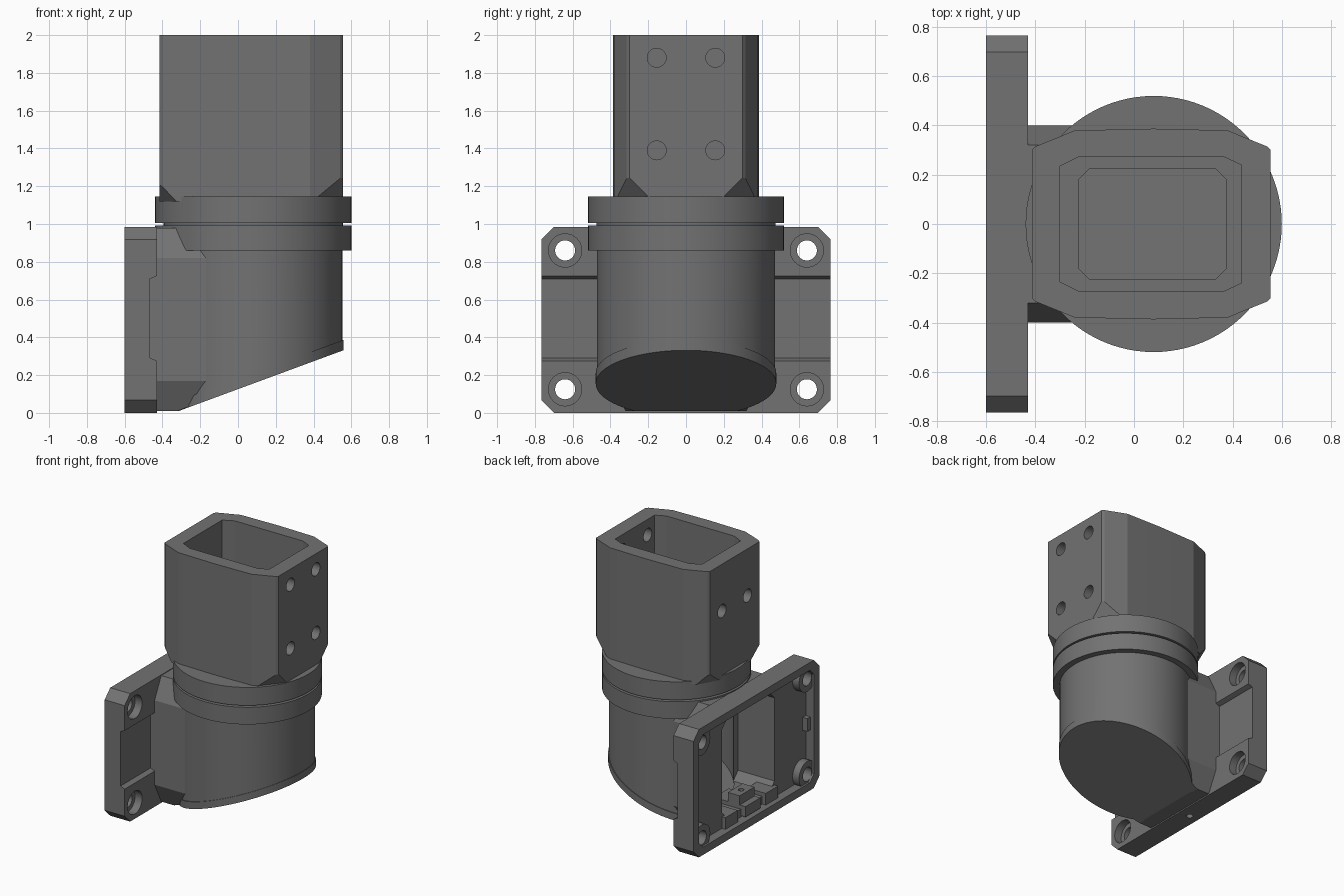
import bpy, bmesh, math
from mathutils import Vector

cube = bpy.data.objects.get("Cube")
if cube:
    bpy.data.objects.remove(cube, do_unlink=True)

grey = bpy.data.materials.new("dark grey")
grey.use_nodes = True
grey.diffuse_color = (0.17, 0.17, 0.17, 1)
grey.node_tree.nodes["Principled BSDF"].inputs["Base Color"].default_value = grey.diffuse_color

CX = 0.08                                   # axis of the round body
SLOPE_AT = Vector((-0.30, 0, 0.015))        # slanted underside
SLOPE_DOWN = Vector((0.346, 0, -0.938))


def prism(name, pts, axis, lo, hi):
    """Extrude a polygon along x (pts are y,z), y (x,z) or z (x,y)."""
    place = {"x": lambda p, t: (t, p[0], p[1]),
             "y": lambda p, t: (p[0], t, p[1]),
             "z": lambda p, t: (p[0], p[1], t)}[axis]
    bm = bmesh.new()
    a = [bm.verts.new(place(p, lo)) for p in pts]
    b = [bm.verts.new(place(p, hi)) for p in pts]
    bm.faces.new(a)
    bm.faces.new(b)
    for i in range(len(a)):
        j = (i + 1) % len(a)
        bm.faces.new((a[i], a[j], b[j], b[i]))
    bmesh.ops.recalc_face_normals(bm, faces=bm.faces)
    me = bpy.data.meshes.new(name)
    bm.to_mesh(me)
    bm.free()
    ob = bpy.data.objects.new(name, me)
    bpy.context.collection.objects.link(ob)
    me.materials.append(grey)
    return ob


def cyl(name, u, v, r, axis, lo, hi, n=96):
    ring = [(u + r * math.cos(math.tau * i / n), v + r * math.sin(math.tau * i / n)) for i in range(n)]
    return prism(name, ring, axis, lo, hi)


def rect(u0, u1, v0, v1, c=0.0):
    """Rectangle with optional corner chamfer."""
    if not c:
        return [(u0, v0), (u1, v0), (u1, v1), (u0, v1)]
    return [(u0 + c, v0), (u1 - c, v0), (u1, v0 + c), (u1, v1 - c),
            (u1 - c, v1), (u0 + c, v1), (u0, v1 - c), (u0, v0 + c)]


def mirrored(half):
    """Close an upper half outline by mirroring it in y."""
    return half + [(x, -y) for x, y in reversed(half)]


def slice_off(ob, co, no):
    """Remove everything on the side the normal points to, and cap it."""
    bm = bmesh.new()
    bm.from_mesh(ob.data)
    cut = bmesh.ops.bisect_plane(bm, geom=bm.verts[:] + bm.edges[:] + bm.faces[:],
                                 plane_co=co, plane_no=no, clear_outer=True)
    edges = [e for e in cut["geom_cut"] if isinstance(e, bmesh.types.BMEdge)]
    bmesh.ops.edgeloop_fill(bm, edges=edges)
    bmesh.ops.recalc_face_normals(bm, faces=bm.faces)
    bm.to_mesh(ob.data)
    bm.free()


def boolean(ob, others, op):
    for other in others:
        mod = ob.modifiers.new("bool", "BOOLEAN")
        mod.object, mod.operation, mod.solver = other, op, "EXACT"
        bpy.context.view_layer.objects.active = ob
        bpy.ops.object.modifier_apply(modifier=mod.name)
        bpy.data.objects.remove(other, do_unlink=True)


def finish(ob):
    bpy.ops.object.select_all(action="DESELECT")
    ob.select_set(True)
    bpy.context.view_layer.objects.active = ob
    bpy.ops.object.shade_smooth_by_angle(angle=math.radians(15))


# Mounting plate: chamfered slab, stepped front band, recessed back, screw bosses
plate = prism("mount", rect(-0.765, 0.765, 0, 0.985, 0.067), "x", -0.60, -0.43)
band = [(-0.465, 0.29), (-0.465, 0.71), (-0.44, 0.72), (-0.40, 0.74), (-0.40, 0.26), (-0.44, 0.28)]
boolean(plate, [prism("band", band, "y", -1, 1),
                prism("recess", rect(-0.70, 0.70, 0.06, 0.925, 0.05), "x", -0.7, -0.53)], "DIFFERENCE")
screws = [(y, z) for y in (-0.64, 0.64) for z in (0.125, 0.86)]
boolean(plate, [cyl("boss", y, z, 0.10, "x", -0.585, -0.50, 32) for y, z in screws], "UNION")
side_bosses = [prism("side_boss", rect(min(y, y * 0.92), max(y, y * 0.92), 0.44, 0.54), "x", -0.57, -0.50)
               for y in (-0.72, 0.72)]
boolean(plate, side_bosses, "UNION")

# Round body with slanted bottom
body = cyl("housing", CX, 0, 0.472, "z", -0.4, 0.90)
slice_off(body, SLOPE_AT, SLOPE_DOWN)
slice_off(body, (0, 0, 0.01), (0, 0, -1))

# Neck between plate and body
neck = prism("neck", [(-0.32, 0.01), (0.32, 0.01), (0.40, 0.17), (0.40, 0.82),
                      (0.32, 0.98), (-0.32, 0.98), (-0.40, 0.82), (-0.40, 0.17)], "x", -0.50, -0.1)
slice_off(neck, SLOPE_AT + Vector((0, 0, 0.003)), SLOPE_DOWN)

# Join, with collar and the thin joint ring
boolean(body, [neck, plate,
               cyl("collar", CX, 0, 0.52, "z", 0.86, 0.992),
               cyl("joint", CX, 0, 0.475, "z", 0.95, 1.02)], "UNION")

# Hollow inside, cable opening, screw holes
hollow = cyl("hollow", CX, 0, 0.40, "z", -0.4, 0.93)
slice_off(hollow, SLOPE_AT + Vector((0, 0, 0.07)), SLOPE_DOWN)
throat = rect(-0.225, 0.375, -0.225, 0.225, 0.045)
cutters = [hollow,
           prism("opening", rect(-0.32, 0.32, 0.12, 0.88, 0.06), "x", -0.7, -0.22),
           prism("throat", throat, "z", 0.8, 1.1),
           cyl("drain", -0.52, 0, 0.025, "z", -0.1, 0.09, 24)]
for y, z in screws:
    cutters += [cyl("hole", y, z, 0.053, "x", -0.8, -0.3, 32),
                cyl("counterbore", y, z, 0.088, "x", -0.49, -0.3, 32)]
boolean(body, cutters, "DIFFERENCE")
finish(body)

# Thin cover closing the slanted bottom
cover = cyl("bottom_cover", CX, 0, 0.478, "z", -0.4, 0.8)
slice_off(cover, SLOPE_AT, SLOPE_DOWN)
slice_off(cover, SLOPE_AT + Vector((0, 0, 0.055)), -SLOPE_DOWN)
slice_off(cover, (0, 0, 0.01), (0, 0, -1))
finish(cover)

# Stepped cable support inside the opening
support = prism("cable_support", [(-0.57, 0.07), (-0.30, 0.07), (-0.30, 0.15), (-0.42, 0.15),
                                  (-0.42, 0.22), (-0.52, 0.22), (-0.52, 0.15), (-0.57, 0.15)],
                "y", -0.09, 0.09)
boolean(support, [cyl("pin_hole", -0.47, 0, 0.02, "z", 0.15, 0.3, 24)], "DIFFERENCE")
finish(support)
for s in (-1, 1):
    finish(prism("support_rib", rect(min(s * 0.17, s * 0.32), max(s * 0.17, s * 0.32), 0.06, 0.15), "x", -0.56, -0.40))

# Square socket tower with clipped lower corners
tower = prism("tower", mirrored([(-0.415, 0.30), (-0.40, 0.315), (-0.24, 0.38), (0.08, 0.387),
                                 (0.38, 0.38), (0.54, 0.315), (0.555, 0.30)]), "z", 1.12, 2.0)
corners = [((0.555, 0.20, 1.145), (0.42, 0.367, 1.145), (0.555, 0.305, 1.25)),
           ((-0.415, 0.22, 1.145), (-0.35, 0.335, 1.145), (-0.415, 0.305, 1.21))]
for tri in corners:
    for side in (1, -1):
        a, b, c = (Vector((x, y * side, z)) for x, y, z in tri)
        normal = (b - a).cross(c - a)
        slice_off(tower, a, normal if normal.z < 0 else -normal)
boolean(tower, [cyl("upper_collar", CX, 0, 0.52, "z", 1.006, 1.145)], "UNION")

# Socket, throat and cross holes
socket = mirrored([(-0.30, 0.235), (-0.22, 0.275), (0.36, 0.275), (0.435, 0.24)])
cutters = [prism("socket", socket, "z", 1.25, 2.2), prism("throat", throat, "z", 0.9, 1.4)]
for y in (-0.155, 0.155):
    cutters += [cyl("hole", y, z, 0.05, "x", 0.3, 0.8, 32) for z in (1.39, 1.88)]
    cutters.append(cyl("hole", y, 1.64, 0.05, "x", -0.7, -0.2, 32))
boolean(tower, cutters, "DIFFERENCE")
finish(tower)
